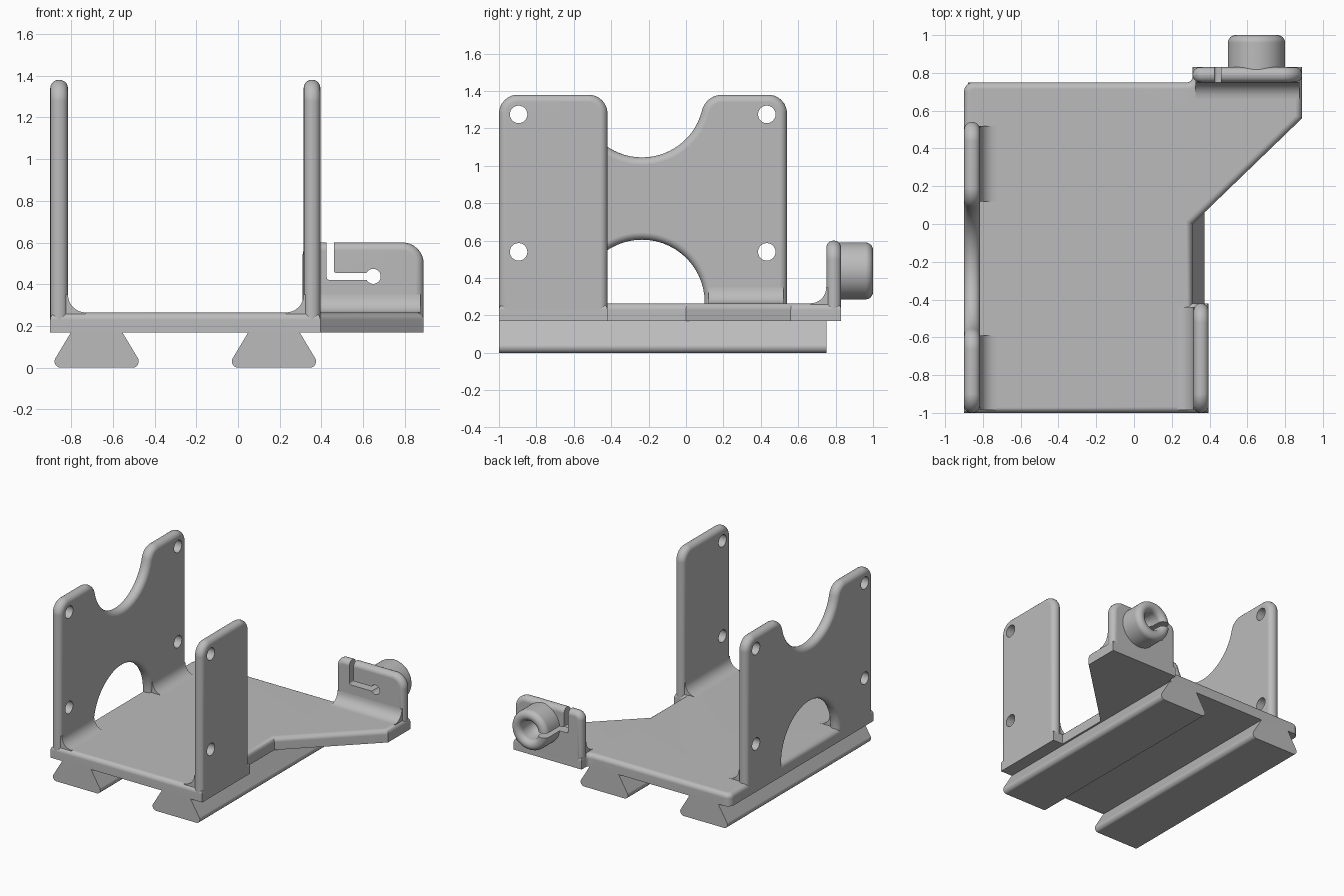
import bpy, bmesh, math
from mathutils import Vector

cube = bpy.data.objects.get("Cube")
if cube:
    bpy.data.objects.remove(cube, do_unlink=True)

grey = bpy.data.materials.new("satin grey")
grey.use_nodes = True
grey.diffuse_color = (0.5, 0.5, 0.5, 1)
grey.node_tree.nodes["Principled BSDF"].inputs["Base Color"].default_value = (0.5, 0.5, 0.5, 1)

AXES = {"X": lambda a, b, h: (h, a, b),
        "Y": lambda a, b, h: (a, h, b),
        "Z": lambda a, b, h: (a, b, h)}


def rounded(corners, steps=8):
    """Outline from (a, b) or (a, b, radius) corners."""
    pts = []
    for i, c in enumerate(corners):
        p = Vector(c[:2])
        if len(c) < 3:
            pts.append(p)
            continue
        u = (Vector(corners[i - 1][:2]) - p).normalized()
        v = (Vector(corners[(i + 1) % len(corners)][:2]) - p).normalized()
        half, r = u.angle(v) / 2, c[2]
        centre = p + (u + v).normalized() * (r / math.sin(half))
        s = p + u * (r / math.tan(half)) - centre
        e = p + v * (r / math.tan(half)) - centre
        pts += [centre + s.lerp(e, k / steps).normalized() * r for k in range(steps + 1)]
    return pts


def arc(a, b, r, start, end, steps=28):
    angles = [math.radians(start + (end - start) * k / steps) for k in range(steps + 1)]
    return [(a + r * math.cos(t), b + r * math.sin(t)) for t in angles]


def make(name, bm):
    bmesh.ops.recalc_face_normals(bm, faces=bm.faces)
    mesh = bpy.data.meshes.new(name)
    bm.to_mesh(mesh)
    bm.free()
    mesh.materials.append(grey)
    ob = bpy.data.objects.new(name, mesh)
    bpy.context.collection.objects.link(ob)
    return ob


def prism(name, outline, axis, low, high, bevel=0, both=True):
    """Extrude an outline along an axis, optionally rounding its rims."""
    bm = bmesh.new()
    rings = [[bm.verts.new(AXES[axis](p[0], p[1], h)) for p in outline] for h in (low, high)]
    caps = [bm.faces.new(r) for r in rings]
    n = len(outline)
    for i in range(n):
        j = (i + 1) % n
        bm.faces.new((rings[0][i], rings[0][j], rings[1][j], rings[1][i]))
    bmesh.ops.recalc_face_normals(bm, faces=bm.faces)
    if bevel:
        edges = [e for f in (caps if both else caps[1:]) for e in f.edges]
        bmesh.ops.bevel(bm, geom=edges, offset=bevel, segments=5, profile=0.5,
                        affect='EDGES', clamp_overlap=False)
    return make(name, bm)


def cut(ob, cutters):
    for c in cutters:
        m = ob.modifiers.new("cut", 'BOOLEAN')
        m.operation, m.solver, m.object = 'DIFFERENCE', 'EXACT', c
    dg = bpy.context.evaluated_depsgraph_get()
    mesh = bpy.data.meshes.new_from_object(ob.evaluated_get(dg))
    ob.modifiers.clear()
    ob.data = mesh


parts = []
TOP, UNDER, PLATE = 1.38, 0.17, 0.265

# Base plate with the angled wing
parts.append(prism("base_plate", rounded([
    (-0.9, -1), (0.395, -1), (0.395, -0.42), (0.31, -0.42), (0.31, 0),
    (0.89, 0.56), (0.89, 0.83), (0.31, 0.83), (0.31, 0.75, 0.03),
    (-0.9, 0.75, 0.05)]), "Z", UNDER, PLATE, 0.035, both=False))

# Dovetail rails
for name, x in (("right_rail", -0.6775), ("left_rail", 0.1725)):
    parts.append(prism(name, rounded([
        (x - 0.123, UNDER), (x - 0.225, 0, 0.03),
        (x + 0.225, 0, 0.03), (x + 0.123, UNDER)]), "Y", -1, 0.75))

# Tall side wall with a scoop above and an arch below
mid = -0.235
right_wall = prism("right_wall", rounded(
    [(-1, UNDER), (-1, TOP, 0.1), (2 * mid - 0.108, TOP, 0.11)]
    + arc(mid, 1.375, 0.33, 195, 345)
    + [(0.108, TOP, 0.11), (0.54, TOP, 0.1), (0.54, UNDER), (mid + 0.335, UNDER)]
    + arc(mid, 0.27, 0.335, 0, 180)
    + [(mid - 0.335, UNDER)]), "X", -0.9, -0.815, 0.04)

# Narrow side wall
left_wall = prism("left_wall", rounded(
    [(-1, UNDER), (-1, TOP, 0.1), (-0.42, TOP, 0.1), (-0.42, UNDER)]),
    "X", 0.315, 0.395, 0.038)

# Screw holes through the walls
holes = [prism("hole_cutter", arc(y, z, 0.047, 0, 345, 23), "X", -1.1, 0.6)
         for y in (-0.895, 0.432) for z in (0.54, 1.275)]
cut(right_wall, holes)
cut(left_wall, holes[:2])

# Rear tab
tab = prism("rear_tab", rounded(
    [(0.31, UNDER), (0.31, 0.6, 0.06), (0.89, 0.6, 0.1), (0.89, UNDER)]),
    "Y", 0.75, 0.83, 0.038)

# Hollow boss, a lathed ring on the back of the tab
cx, cz = 0.648, 0.438
profile = ([(0.152, 0.8)] + arc(0.112, 0.96, 0.04, 0, 90, 6)
           + arc(0.112, 0.96, 0.04, 90, 180, 6) + [(0.07, 0.9), (0.055, 0.86), (0.036, 0.84), (0.036, 0.8)])
bm = bmesh.new()
SIDES = 48
rings = []
for k in range(SIDES):
    t = math.tau * k / SIDES
    rings.append([bm.verts.new((cx + r * math.cos(t), y, cz + r * math.sin(t))) for r, y in profile])
for k in range(SIDES):
    a, b = rings[k], rings[(k + 1) % SIDES]
    for i in range(len(profile)):
        j = (i + 1) % len(profile)
        bm.faces.new((a[i], a[j], b[j], b[i]))
bmesh.ops.remove_doubles(bm, verts=bm.verts, dist=0.0001)
boss = make("boss", bm)

# Entry slot and cable hole
slot = prism("slot_cutter", rounded(
    [(0.425, 0.7), (0.425, 0.42, 0.015), (cx, 0.42), (cx, 0.455),
     (0.46, 0.455, 0.01), (0.46, 0.7)]), "Y", 0.6, 1.1)
bore = prism("bore_cutter", arc(cx, cz, 0.036, 0, 352.5, 47), "Y", 0.6, 0.9)
cut(tab, [slot, bore])
cut(boss, [slot])
parts += [right_wall, left_wall, tab, boss]
for c in holes + [slot, bore]:
    bpy.data.objects.remove(c, do_unlink=True)


# Inner fillets where the walls and tab meet the plate
def fillet(name, axis, corner, side, low, high, r=0.085):
    pts = [(-0.01, -0.01), (r, -0.01)] + arc(r, r, r, 270, 180, 8) + [(-0.01, r)]
    parts.append(prism(name, [(corner + side * a, PLATE + b) for a, b in pts], axis, low, high))


fillet("right_front_fillet", "Y", -0.815, 1, -0.985, mid - 0.355)
fillet("right_rear_fillet", "Y", -0.815, 1, mid + 0.355, 0.52)
fillet("left_fillet", "Y", 0.315, -1, -0.985, -0.44)
fillet("tab_fillet", "X", 0.75, -1, 0.325, 0.875)

# Smooth shading with crisp edges and flat large faces
for ob in parts:
    bpy.ops.object.select_all(action='DESELECT')
    ob.select_set(True)
    bpy.context.view_layer.objects.active = ob
    bpy.ops.object.shade_smooth_by_angle(angle=math.radians(32))
    ob.modifiers.new("flat_faces", 'WEIGHTED_NORMAL').keep_sharp = True
